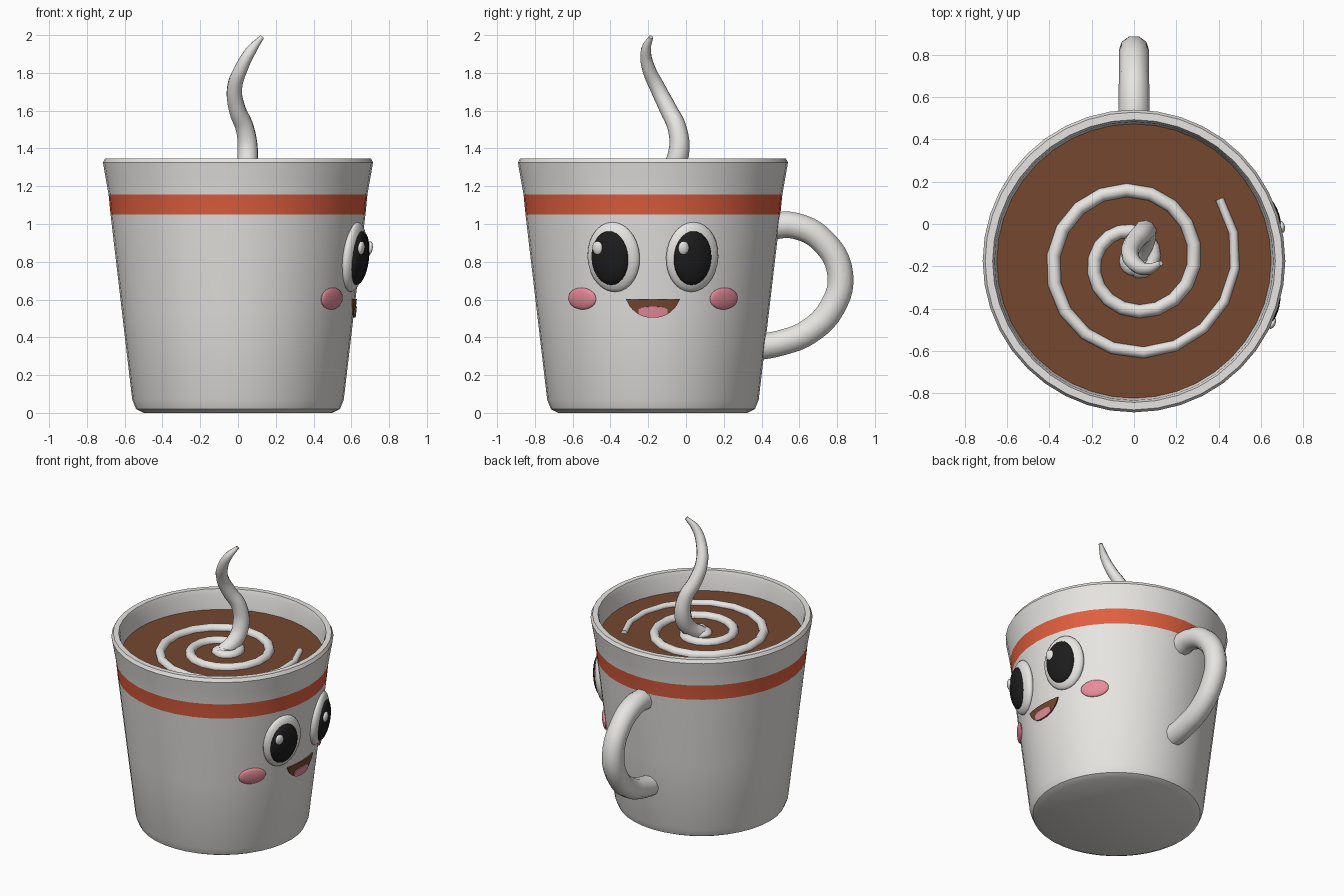
import bpy, bmesh, math
from mathutils import Vector, Matrix

if "Cube" in bpy.data.objects:
    bpy.data.objects.remove(bpy.data.objects["Cube"])

CY = -0.175          # cup axis y
SEG = 40


def mat(name, rgb):
    m = bpy.data.materials.new(name)
    m.diffuse_color = (*rgb, 1)
    m.use_nodes = True
    m.node_tree.nodes["Principled BSDF"].inputs["Base Color"].default_value = m.diffuse_color
    return m


WHITE = mat("cream white", (0.80, 0.785, 0.76))
RED = mat("orange red", (0.75, 0.115, 0.05))
COFFEE = mat("coffee brown", (0.178, 0.065, 0.03))
PINK = mat("pink", (0.83, 0.27, 0.34))
BLACK = mat("black", (0.012, 0.012, 0.012))


def wall(z):
    return 0.56 + 0.117 * (z - 0.07)


def smooth(ob, angle=40):
    bpy.ops.object.select_all(action='DESELECT')
    ob.select_set(True)
    bpy.context.view_layer.objects.active = ob
    bpy.ops.object.shade_smooth_by_angle(angle=math.radians(angle))


def add_mesh(name, bm, mats):
    me = bpy.data.meshes.new(name)
    bm.to_mesh(me)
    bm.free()
    for m in mats:
        me.materials.append(m)
    ob = bpy.data.objects.new(name, me)
    bpy.context.collection.objects.link(ob)
    return ob


def tube(name, pts, radii, material, bezier=True, res=5, sides=3):
    cu = bpy.data.curves.new(name, 'CURVE')
    cu.dimensions = '3D'
    cu.bevel_depth = 1.0
    cu.bevel_resolution = sides
    cu.use_fill_caps = True
    cu.resolution_u = res
    sp = cu.splines.new('BEZIER' if bezier else 'POLY')
    items = sp.bezier_points if bezier else sp.points
    items.add(len(pts) - 1)
    for it, p, r in zip(items, pts, radii):
        it.co = p if bezier else (*p, 1)
        it.radius = r
        if bezier:
            it.handle_left_type = it.handle_right_type = 'AUTO'
    cu.materials.append(material)
    ob = bpy.data.objects.new(name, cu)
    bpy.context.collection.objects.link(ob)
    bpy.ops.object.select_all(action='DESELECT')
    ob.select_set(True)
    bpy.context.view_layer.objects.active = ob
    bpy.ops.object.convert(target='MESH')
    ob = bpy.context.view_layer.objects.active
    smooth(ob, 50)
    return ob


# Cup: turned profile with stripe band
profile = [(0.50, 0), (0.54, 0.02), (0.56, 0.07), (wall(0.55), 0.55), (wall(1.05), 1.05),
           (0.685, 1.155), (0.70, 1.24), (0.715, 1.325), (0.703, 1.348), (0.668, 1.348),
           (0.658, 1.32), (0.648, 1.21), (0.64, 1.16)]
bm = bmesh.new()
rings = []
for r, z in profile:
    rings.append([bm.verts.new((r * math.cos(2 * math.pi * i / SEG),
                                CY + r * math.sin(2 * math.pi * i / SEG), z)) for i in range(SEG)])
for k in range(len(rings) - 1):
    for i in range(SEG):
        j = (i + 1) % SEG
        f = bm.faces.new((rings[k][i], rings[k][j], rings[k + 1][j], rings[k + 1][i]))
        f.material_index = 1 if k == 4 else 0
bm.faces.new(rings[0][::-1])
smooth(add_mesh("cup", bm, [WHITE, RED]), 35)

# Coffee surface
bm = bmesh.new()
bmesh.ops.create_circle(bm, cap_ends=True, segments=SEG, radius=0.648,
                        matrix=Matrix.Translation((0, CY, 1.21)))
add_mesh("coffee", bm, [COFFEE])

# Handle
path = [(0.42, 0.985), (0.58, 0.99), (0.735, 0.90), (0.817, 0.73),
        (0.775, 0.56), (0.65, 0.43), (0.50, 0.37), (0.36, 0.345)]
tube("handle", [(0, y, z) for y, z in path],
     [0.075, 0.073, 0.071, 0.072, 0.072, 0.071, 0.071, 0.073], WHITE)

# Cream spiral, wound inwards clockwise
spiral, radii = [], []
for i in range(43):
    a = 36 - 20 * i
    r = 0.48 + a * 0.195 / 360
    spiral.append((r * math.cos(math.radians(a)), CY + r * math.sin(math.radians(a)), 1.214))
    radii.append(min(0.032, 0.02 + 0.0012 * i))
tube("cream_spiral", spiral, radii, WHITE, bezier=False)

# Steam wisp
steam = [(0.0, -0.17, 1.21), (0.04, -0.09, 1.27), (0.052, -0.04, 1.37), (0.038, -0.045, 1.50),
         (-0.005, -0.095, 1.61), (-0.018, -0.15, 1.72), (0.02, -0.20, 1.83),
         (0.07, -0.212, 1.92), (0.127, -0.185, 1.99)]
tube("steam", steam, [0.05, 0.055, 0.056, 0.05, 0.046, 0.041, 0.035, 0.028, 0.012], WHITE)


def ellipsoid(name, y, z, out, size, material):
    """Ellipsoid laid on the cup wall; size = (depth, half width, half height)."""
    R = wall(z)
    a = math.asin((y - CY) / R)
    centre = Vector(((R + out) * math.cos(a), CY + (R + out) * math.sin(a), z))
    M = (Matrix.Translation(centre) @ Matrix.Rotation(a, 4, 'Z')
         @ Matrix.Rotation(math.radians(6.7), 4, 'Y') @ Matrix.Diagonal((*size, 1)))
    bm = bmesh.new()
    bmesh.ops.create_uvsphere(bm, u_segments=24, v_segments=14, radius=1, matrix=M)
    smooth(add_mesh(name, bm, [material]), 60)


# Cream drop in the middle of the spiral
bm = bmesh.new()
bmesh.ops.create_uvsphere(bm, u_segments=16, v_segments=8, radius=1,
                          matrix=Matrix.Translation((0, CY, 1.215)) @ Matrix.Diagonal((0.07, 0.07, 0.035, 1)))
smooth(add_mesh("cream_drop", bm, [WHITE]), 60)

# Eyes and cheeks on the +x side
for side, s in (("left", -1), ("right", 1)):
    y = CY + s * 0.208
    ellipsoid(side + "_eye_white", y, 0.825, 0.0, (0.05, 0.146, 0.186), WHITE)
    ellipsoid(side + "_pupil", y - 0.008, 0.82, 0.028, (0.042, 0.106, 0.144), BLACK)
    ellipsoid(side + "_glint", y - 0.06, 0.873, 0.062, (0.015, 0.029, 0.036), WHITE)
    ellipsoid(side + "_cheek", CY + s * 0.375, 0.605, 0.0, (0.018, 0.092, 0.058), PINK)


def mouth_bottom(t):
    return 0.602 - 0.098 * (1 - abs(t) ** 2.4) ** 0.8


def plate(name, half, top, out, material, n=16):
    """Thin plate bent round the wall between top(t) and the mouth's lower edge."""
    bm = bmesh.new()
    cols = []
    for i in range(n + 1):
        y = half * (2 * i / n - 1)
        lo, hi = mouth_bottom(y / 0.143), top(y / half)
        col = []
        for k in range(4):
            z = lo + (hi - lo) * k / 3
            r = wall(z) + out
            col.append(bm.verts.new((math.sqrt(r * r - y * y), CY + y, z)))
        cols.append(col)
    for a, b in zip(cols, cols[1:]):
        for k in range(3):
            bm.faces.new((a[k], b[k], b[k + 1], a[k + 1]))
    bmesh.ops.remove_doubles(bm, verts=bm.verts, dist=0.0004)
    ob = add_mesh(name, bm, [material])
    mod = ob.modifiers.new("thickness", 'SOLIDIFY')
    mod.thickness = 0.009
    mod.offset = -1
    return ob


# Mouth and tongue
plate("mouth", 0.143, lambda t: 0.603, 0.007, COFFEE)
plate("tongue", 0.077, lambda t: 0.562 - 0.014 * t ** 4, 0.012, PINK)
